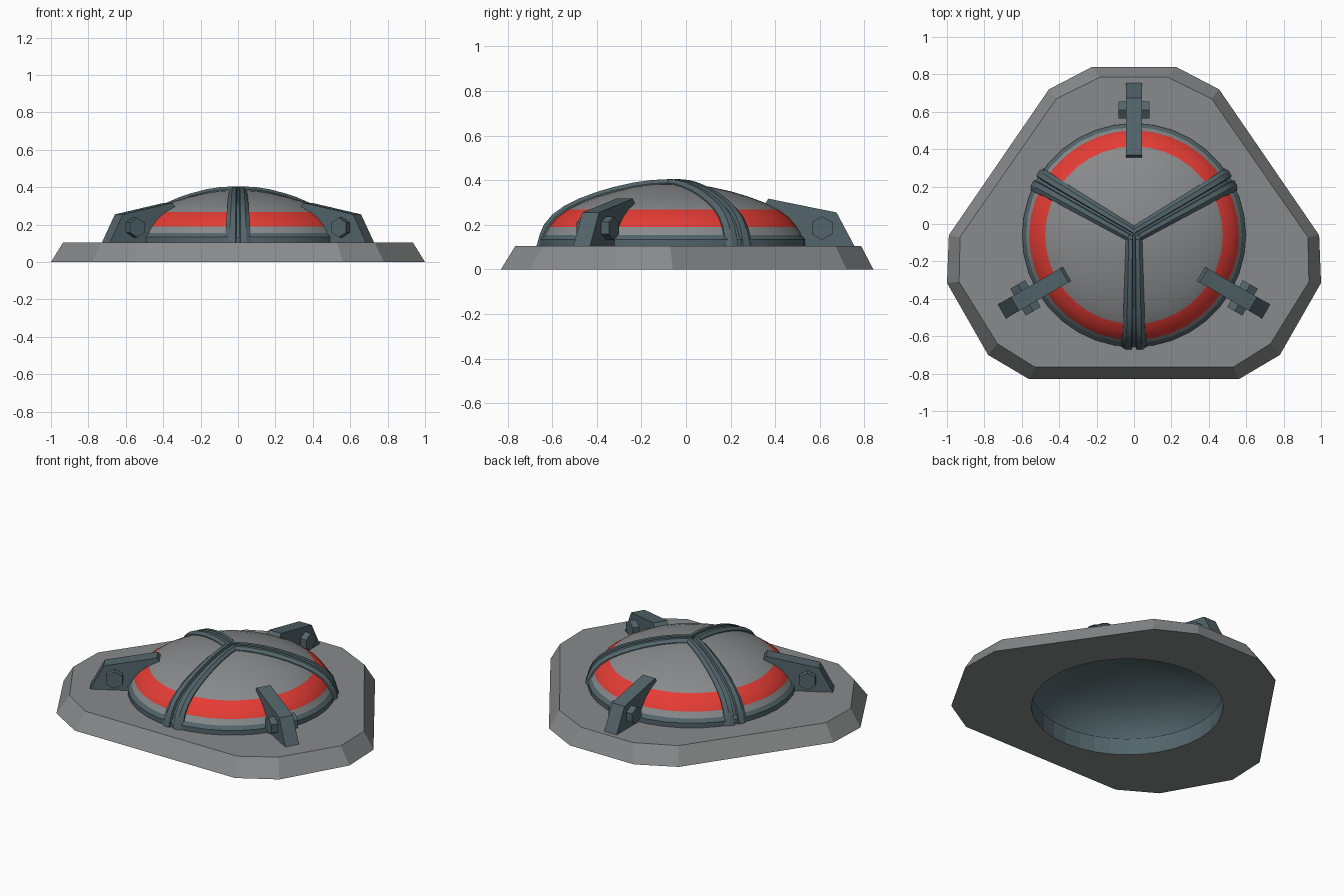
import bpy, bmesh, math
from mathutils import Vector, Matrix

if "Cube" in bpy.data.objects:
    bpy.data.objects.remove(bpy.data.objects["Cube"])

CY = -0.06  # dome axis sits slightly forward of the origin


def mat(name, col):
    m = bpy.data.materials.new(name)
    m.diffuse_color = (*col, 1)
    m.use_nodes = True
    m.node_tree.nodes["Principled BSDF"].inputs["Base Color"].default_value = m.diffuse_color
    return m


GREY = mat("grey metal", (0.25, 0.255, 0.26))
TEAL = mat("dark teal", (0.085, 0.13, 0.145))
RED = mat("red stripe", (0.78, 0.045, 0.035))


def finish(bm, name, mats, smooth=None):
    bmesh.ops.recalc_face_normals(bm, faces=bm.faces)
    me = bpy.data.meshes.new(name)
    bm.to_mesh(me)
    bm.free()
    ob = bpy.data.objects.new(name, me)
    bpy.context.collection.objects.link(ob)
    for m in mats:
        me.materials.append(m)
    if smooth:
        bpy.ops.object.select_all(action='DESELECT')
        ob.select_set(True)
        bpy.context.view_layer.objects.active = ob
        bpy.ops.object.shade_smooth_by_angle(angle=math.radians(smooth))
    return ob


def loop(bm, pts):
    vs = [bm.verts.new(p) for p in pts]
    return vs, [bm.edges.new((vs[i - 1], vs[i])) for i in range(len(vs))]


def bridge(bm, a, b, mi=0):
    for i in range(len(a)):
        bm.faces.new((a[i - 1], a[i], b[i], b[i - 1])).material_index = mi


def place(ob, deg):
    # local x points outward from the dome axis
    ob.matrix_world = Matrix.Translation((0, CY, 0)) @ Matrix.Rotation(math.radians(deg), 4, 'Z')


# base plate: bevelled rounded triangle with a round hole
SEG, HOLE, TOP = 36, 0.55, 0.105
outer = [(.225, .84), (.455, .72), (.99, -.06), (1.0, -.315), (.78, -.70), (.56, -.83)]
inner = [(.18, .785), (.415, .67), (.93, -.07), (.935, -.31), (.73, -.64), (.53, -.765)]


def ring(half, z):
    return [(x, y, z) for x, y in half] + [(-x, y, z) for x, y in reversed(half)]


def circle(r, z):
    return [(r * math.cos(2 * math.pi * i / SEG), CY + r * math.sin(2 * math.pi * i / SEG), z)
            for i in range(SEG)]


bm = bmesh.new()
ob_, oe = loop(bm, ring(outer, 0))
ot, te = loop(bm, ring(inner, TOP))
hb, he = loop(bm, circle(HOLE, 0))
ht, hte = loop(bm, circle(HOLE, TOP))
bmesh.ops.triangle_fill(bm, edges=oe + he, use_beauty=True)
bmesh.ops.triangle_fill(bm, edges=te + hte, use_beauty=True)
bridge(bm, ob_, ot)
bridge(bm, hb, ht, 1)
finish(bm, "base_plate", [GREY, TEAL])

# dome shell: revolved profile (radius, height, material of the band that follows)
prof = [(.09, .381, 0), (.17, .370, 0), (.26, .350, 0), (.335, .328, 0), (.41, .300, 0),
        (.475, .268, 2), (.525, .232, 2), (.56, .19, 0), (.577, .155, 1), (.598, .135, 1),
        (.598, TOP, 1), (.56, TOP, 1), (.545, .14, 1), (.50, .20, 1), (.43, .255, 1),
        (.31, .305, 1), (.16, .345, 1)]
bm = bmesh.new()
rings = [[bm.verts.new(p) for p in circle(r, z)] for r, z, _ in prof]
for k in range(len(prof) - 1):
    bridge(bm, rings[k], rings[k + 1], prof[k][2])
for rg, z, mi in ((rings[0], .385, 0), (rings[-1], .36, 1)):
    c = bm.verts.new((0, CY, z))
    for i in range(SEG):
        bm.faces.new((rg[i - 1], rg[i], c)).material_index = mi
finish(bm, "dome", [GREY, TEAL, RED], 30)

# grooved ribs sweeping over the dome
path = [(0, .385), (.09, .381), (.17, .370), (.26, .350), (.335, .328), (.41, .300),
        (.475, .268), (.525, .232), (.56, .19), (.577, .15), (.59, TOP)]
section = [(-1, -.012), (-1, .004), (-.65, .02), (-.2, .02), (-.12, .004),
           (.12, .004), (.2, .02), (.65, .02), (1, .004), (1, -.012)]
for n, deg in enumerate((-90, 30, 150)):
    bm = bmesh.new()
    rows = []
    for i, (r, z) in enumerate(path):
        a, b = path[max(i - 1, 0)], path[min(i + 1, len(path) - 1)]
        t = Vector((b[0] - a[0], b[1] - a[1])).normalized()
        nx, nz = -t.y, t.x
        if i in (0, len(path) - 1):
            nx, nz = (0, 1) if i == 0 else (1, 0)
        w = .043 + .027 * i / (len(path) - 1)
        rows.append([bm.verts.new((r + nx * h, s * w, z + nz * h)) for s, h in section])
    for a, b in zip(rows, rows[1:]):
        bridge(bm, a, b)
    bm.faces.new(rows[0])
    bm.faces.new(rows[-1])
    place(finish(bm, f"dome_rib_{n + 1}", [TEAL], 25), deg)

# clamp brackets with hexagonal bolts
clamp = [(.815, TOP), (.735, .255), (.43, .317), (.41, .29), (.50, .24), (.57, .17), (.585, TOP)]
for n, deg in enumerate((90, 210, 330)):
    bm = bmesh.new()
    sides = [[bm.verts.new((r, y, z)) for r, z in clamp] for y in (-.043, .043)]
    bridge(bm, *sides)
    for s in sides:
        bm.faces.new(s)
    place(finish(bm, f"clamp_bracket_{n + 1}", [TEAL]), deg)

    bm = bmesh.new()
    hexes = [[bm.verts.new((.67 + .053 * math.sin(k * math.pi / 3), y,
                            .185 + .053 * math.cos(k * math.pi / 3))) for k in range(6)]
             for y in (-.083, .083)]
    bridge(bm, *hexes)
    for s in hexes:
        bm.faces.new(s)
    place(finish(bm, f"clamp_bolt_{n + 1}", [TEAL]), deg)
